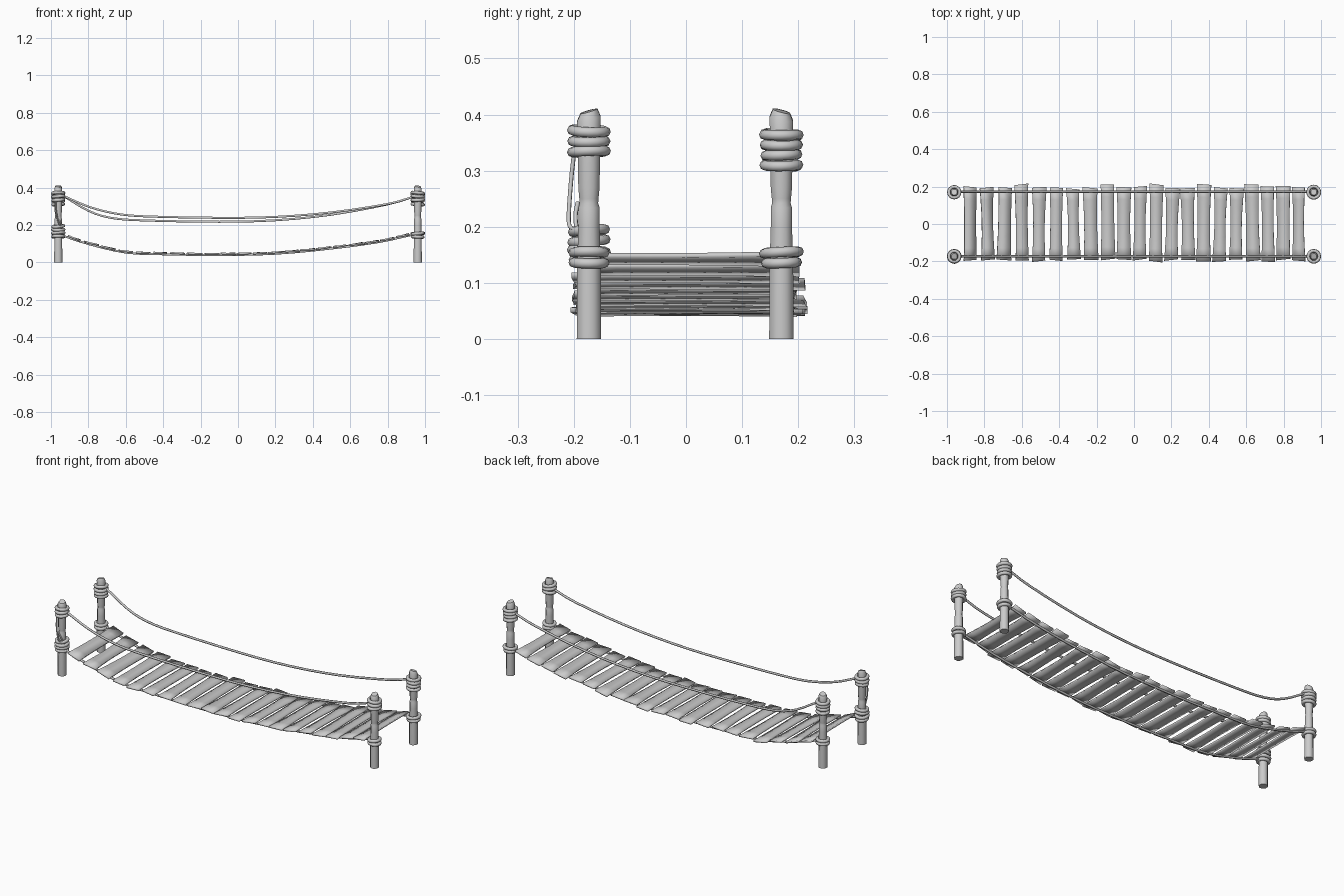
import bpy, bmesh, math, random
from mathutils import Vector, Matrix

if "Cube" in bpy.data.objects:
    bpy.data.objects.remove(bpy.data.objects["Cube"])

random.seed(7)
PX, PY = 0.961, 0.173

def finish(name, bm, angle=40):
    bmesh.ops.recalc_face_normals(bm, faces=bm.faces)
    me = bpy.data.meshes.new(name)
    bm.to_mesh(me)
    bm.free()
    ob = bpy.data.objects.new(name, me)
    bpy.context.collection.objects.link(ob)
    bpy.ops.object.select_all(action='DESELECT')
    ob.select_set(True)
    bpy.context.view_layer.objects.active = ob
    bpy.ops.object.shade_smooth_by_angle(angle=math.radians(angle))
    return ob

def smooth_path(pts, n):
    # Catmull-Rom sampling through the control points
    p = [Vector(q) for q in pts]
    p = [2 * p[0] - p[1]] + p + [2 * p[-1] - p[-2]]
    out = []
    for i in range(1, len(p) - 2):
        a, b, c, d = p[i - 1:i + 3]
        for k in range(n):
            t = k / n
            out.append(0.5 * (2 * b + (c - a) * t + (2 * a - 5 * b + 4 * c - d) * t * t
                              + (3 * b - a - 3 * c + d) * t ** 3))
    return out + [p[-2]]

def rope(name, pts, radius, n=4):
    cu = bpy.data.curves.new(name, 'CURVE')
    cu.dimensions = '3D'
    cu.bevel_depth = radius
    cu.bevel_resolution = 1
    cu.use_fill_caps = True
    path = smooth_path(pts, n)
    sp = cu.splines.new('POLY')
    sp.points.add(len(path) - 1)
    for q, v in zip(sp.points, path):
        q.co = (*v, 1)
    sp.use_smooth = True
    ob = bpy.data.objects.new(name, cu)
    bpy.context.collection.objects.link(ob)
    return ob

def post(name, x, y):
    # lathed eight-sided post with a worn waist and slanted chipped top
    prof = [(0, .0235), (.13, .0228), (.20, .0205), (.234, .0205), (.242, .0178),
            (.25, .0185), (.27, .0205), (.36, .022), (.392, .0228), (.406, .0165)]
    bm = bmesh.new()
    rings = []
    tilt = random.uniform(0, 6.28)
    for z, r in prof:
        ring = []
        for k in range(8):
            a = math.tau * (k + .5) / 8
            dz = .005 * math.cos(a - tilt) if z > .38 else 0
            ring.append(bm.verts.new((x + r * math.cos(a), y + r * math.sin(a), z + dz)))
        rings.append(ring)
    for a, b in zip(rings, rings[1:]):
        for k in range(8):
            bm.faces.new((a[k], a[(k + 1) % 8], b[(k + 1) % 8], b[k]))
    bm.faces.new(rings[0])
    bm.faces.new(rings[-1])
    finish(name, bm, 46)

def coils(name, x, y, z0, z1, count, major=.029, minor=.009):
    # stack of slightly tilted rope rings
    bm = bmesh.new()
    for i in range(count):
        z = z0 + (z1 - z0) * i / max(1, count - 1)
        R = major + random.uniform(-.002, .002)
        rot = Matrix.Rotation(random.uniform(-.09, .09), 3, 'X') @ Matrix.Rotation(random.uniform(-.09, .09), 3, 'Y')
        grid = []
        for k in range(16):
            a = math.tau * k / 16
            grid.append([bm.verts.new(rot @ Vector((
                (R + minor * math.cos(b)) * math.cos(a),
                (R + minor * math.cos(b)) * math.sin(a),
                minor * math.sin(b))) + Vector((x, y, z)))
                for b in [math.tau * j / 8 for j in range(8)]])
        for k in range(16):
            for j in range(8):
                g, h = grid[k], grid[(k + 1) % 16]
                bm.faces.new((g[j], h[j], h[(j + 1) % 8], g[(j + 1) % 8]))
    finish(name, bm, 60)

# posts and their rope wrappings
for sx, xn in ((-1, "left"), (1, "right")):
    for sy, yn in ((-1, "front"), (1, "back")):
        x, y = sx * PX, sy * PY + (-.003 if sy > 0 else 0)
        tag = f"{yn}_{xn}"
        post("post_" + tag, x, y)
        top = (.31, .364, 4) if sy > 0 else (.334, .371, 3)
        coils("upper_wrap_" + tag, x, y, *top)
        low = (.139, .193, 4) if (sx, sy) == (-1, -1) else (.136, .154, 2)
        coils("lower_wrap_" + tag, x, y, *low)

# loose rope hanging between the wraps of the front left post
fx, fy = -PX, -PY
rope("loose_rope", [(fx - .012, fy - .026, .335), (fx - .012, fy - .032, .28),
                    (fx + .002, fy - .036, .21), (fx + .016, fy - .028, .195)], .004)
rope("loose_rope_end", [(fx + .02, fy - .022, .195), (fx + .008, fy - .024, .22),
                        (fx - .012, fy - .020, .243)], .004)

# sagging hand ropes
rails = {
    "front": (-PY, [(-.935, .356), (-.8, .298), (-.66, .262), (-.5, .246), (-.1, .238),
                    (.2, .243), (.5, .267), (.8, .312), (.935, .35)]),
    "back": (PY, [(-.935, .356), (-.8, .276), (-.68, .238), (-.5, .224), (-.1, .217),
                  (.2, .225), (.5, .255), (.8, .31), (.935, .35)])}
for side, (y, pts) in rails.items():
    rope("hand_rope_" + side, [(px, y, pz) for px, pz in pts], .0062, 3)

# sagging deck ropes
deck = [(-.935, .142), (-.8, .098), (-.6, .052), (-.4, .043), (-.1, .039),
        (.2, .046), (.5, .074), (.75, .108), (.935, .148)]
for side, y in (("front", -PY), ("back", PY)):
    rope("deck_rope_" + side, [(px, y, pz) for px, pz in deck], .006, 3)
line = smooth_path([(px, 0, pz) for px, pz in deck], 10)

def deck_at(x):
    for a, b in zip(line, line[1:]):
        if a.x <= x <= b.x:
            return a.z + (b.z - a.z) * (x - a.x) / (b.x - a.x), math.atan2(b.z - a.z, b.x - a.x)
    return line[-1].z, 0

def plank(name, x, long):
    # warped, slightly twisted board with uneven ends
    z, slope = deck_at(x)
    bm = bmesh.new()
    y0, y1 = -random.uniform(.188, .204), .212 if long else random.uniform(.188, .204)
    twist, yaw = random.uniform(-.06, .06), random.uniform(-.025, .025)
    wa, wb = random.uniform(.035, .040), random.uniform(.035, .040)
    waist, th = random.uniform(.003, .008), .0045
    skew = [random.uniform(-.005, .005) for _ in range(2)]
    rings = []
    for i in range(7):
        t = i / 6
        y = y0 + (y1 - y0) * t
        w = wa + (wb - wa) * t - waist * math.sin(math.pi * t)
        rot = Matrix.Rotation(-slope + twist * (2 * t - 1), 3, 'Y')
        ring = []
        for cx, cz in ((-w, -th), (w, -th), (w, th), (-w, th)):
            v = rot @ Vector((cx, 0, cz))
            sk = skew[0] if i == 0 else skew[1] if i == 6 else 0
            ring.append(bm.verts.new((x + v.x + yaw * y, y + (sk if cx > 0 else -sk),
                                      z + .007 + v.z)))
        rings.append(ring)
    for a, b in zip(rings, rings[1:]):
        for k in range(4):
            bm.faces.new((a[k], a[(k + 1) % 4], b[(k + 1) % 4], b[k]))
    bm.faces.new(rings[0])
    bm.faces.new(rings[-1])
    finish(name, bm, 180)

# walkway planks, spaced a little unevenly between measured boards
knots = [(0, -.876), (3, -.60), (8, -.14), (11, .118), (14, .373), (17, .633), (20, .88)]
for i in range(21):
    for (a, xa), (b, xb) in zip(knots, knots[1:]):
        if a <= i <= b:
            x = xa + (xb - xa) * (i - a) / (b - a)
    plank(f"plank_{i + 1:02d}", x, i in (3, 8, 11, 14, 17))
